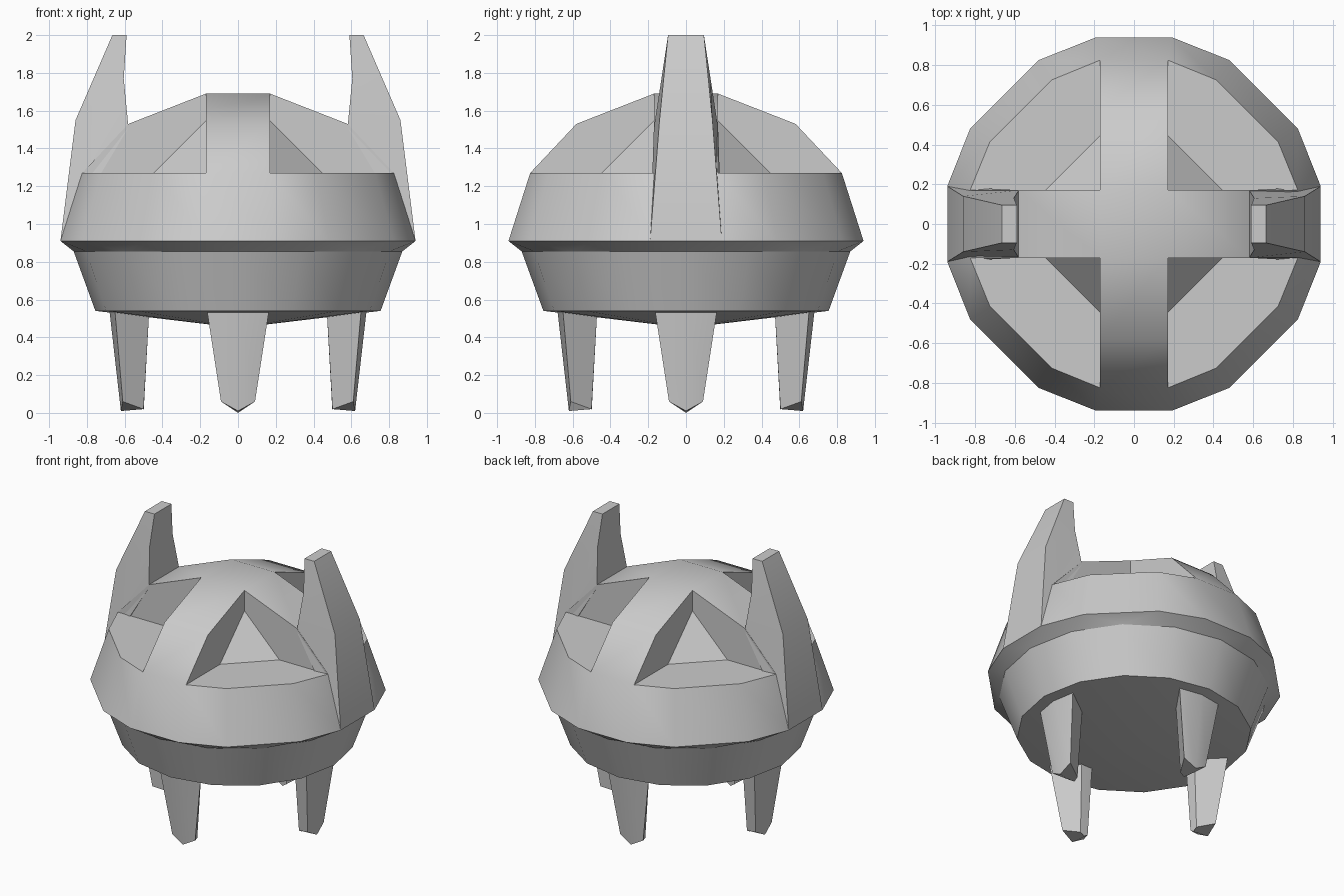
import bpy, bmesh, math
from mathutils import Matrix, Vector

cube = bpy.data.objects.get("Cube")
if cube:
    bpy.data.objects.remove(cube, do_unlink=True)

grey = bpy.data.materials.new("plain_grey")
grey.use_nodes = True
grey.diffuse_color = (0.6, 0.6, 0.6, 1)
grey.node_tree.nodes["Principled BSDF"].inputs["Base Color"].default_value = (0.6, 0.6, 0.6, 1)


def build(name, faces, turn=0):
    """Make a welded mesh object from a list of polygons, turned about z."""
    bm = bmesh.new()
    for f in faces:
        bm.faces.new([bm.verts.new(p) for p in f])
    bmesh.ops.remove_doubles(bm, verts=bm.verts, dist=0.0005)
    bmesh.ops.recalc_face_normals(bm, faces=bm.faces)
    bm.transform(Matrix.Rotation(turn, 4, 'Z'))
    mesh = bpy.data.meshes.new(name)
    bm.to_mesh(mesh)
    bm.free()
    mesh.materials.append(grey)
    obj = bpy.data.objects.new(name, mesh)
    bpy.context.collection.objects.link(obj)
    bpy.ops.object.select_all(action='DESELECT')
    obj.select_set(True)
    bpy.context.view_layer.objects.active = obj
    bpy.ops.object.shade_smooth_by_angle(angle=math.radians(30))
    return obj


def bridge(a, b, closed=True):
    n = len(a)
    return [(a[i], a[(i + 1) % n], b[(i + 1) % n], b[i]) for i in range(n if closed else n - 1)]


def loft(sections):
    faces = [sections[0], sections[-1]]
    for a, b in zip(sections, sections[1:]):
        faces += bridge(a, b)
    return faces


def quarter_turns(points):
    """Repeat a run of points around all four quarters."""
    return [Matrix.Rotation(k * math.pi / 2, 3, 'Z') @ Vector(p) for k in range(4) for p in points]


def circle(r, z, n=16):
    return [(r * math.cos(math.tau * i / n), r * math.sin(math.tau * i / n), z) for i in range(n)]


# Shell: wide band, ledge and bowl
W, DECK, TOP = 0.17, 1.27, 1.69
deck_run = [(0.825, W, DECK), (0.725, 0.415, DECK), (0.415, 0.725, DECK), (W, 0.825, DECK)]
brim_run = [(0.94, 0.19, 0.91), (0.825, 0.48, 0.91), (0.48, 0.825, 0.91), (0.19, 0.94, 0.91)]
deck, brim = quarter_turns(deck_run), quarter_turns(brim_run)
bowl_top, bowl_low = circle(0.87, 0.855), circle(0.755, 0.54)
faces = bridge(deck, brim) + bridge(bowl_top, bowl_low)
for i in range(16):
    j = (i + 1) % 16
    faces += [(brim[i], bowl_top[i], bowl_top[j]), (brim[i], bowl_top[j], brim[j])]
    faces.append((bowl_low[i], bowl_low[j], (0, 0, 0.45)))

# Crossed arches over the deck
arch = [(W, TOP), (0.58, 1.53), (0.825, DECK)]
left = [(x, W, z) for x, z in arch]
right = [(x, -W, z) for x, z in arch]
arm = bridge(left, right, closed=False)
arm += [left + [(W, W, DECK)], right + [(W, -W, DECK)], deck_run + [(W, W, DECK)]]
for k in range(4):
    rot = Matrix.Rotation(k * math.pi / 2, 3, 'Z')
    faces += [[rot @ Vector(p) for p in f] for f in arm]
faces.append([(W, W, TOP), (-W, W, TOP), (-W, -W, TOP), (W, -W, TOP)])
build("shell", faces)

# Horns: outer (x, half width, z) and inner (x, half width, z) per section
horn_rows = [((0.665, 0.095, 2.0), (0.59, 0.095, 2.0)),
             ((0.86, 0.14, 1.55), (0.605, 0.13, 1.77)),
             ((0.94, 0.19, 0.91), (0.58, W, 1.51))]
horn = loft([[(xo, yo, zo), (xo, -yo, zo), (xi, -yi, zi), (xi, yi, zi)]
             for (xo, yo, zo), (xi, yi, zi) in horn_rows])
build("left_horn", horn)
build("right_horn", horn, math.pi)


# Legs: folded outer face, narrow inner edge, pointed foot
def leg_section(edge, ridge, inner, half, inner_half, z, point, tilt):
    return [(edge, -half, z), (ridge, 0, z - point), (edge, half, z),
            (inner, inner_half, z - tilt), (inner, 0, z - point - tilt / 4), (inner, -inner_half, z - tilt)]


leg = loft([leg_section(0.655, 0.685, 0.468, 0.17, 0.045, 0.58, 0, 0),
            leg_section(0.61, 0.62, 0.50, 0.09, 0.03, 0.06, 0.05, 0.04)])
# Corner gussets between the arches
peak, base = (0.16, 0.16, 1.565), (0.16, 0.16, DECK - 0.01)
a, b = (0.465, 0.16, DECK - 0.01), (0.16, 0.465, DECK - 0.01)
gusset = [(peak, a, b), (base, a, b), (peak, base, a), (peak, base, b)]
for k, side in enumerate(("left", "back", "right", "front")):
    build(side + "_leg", leg, k * math.pi / 2)
    build("gusset_" + str(k + 1), gusset, k * math.pi / 2)
